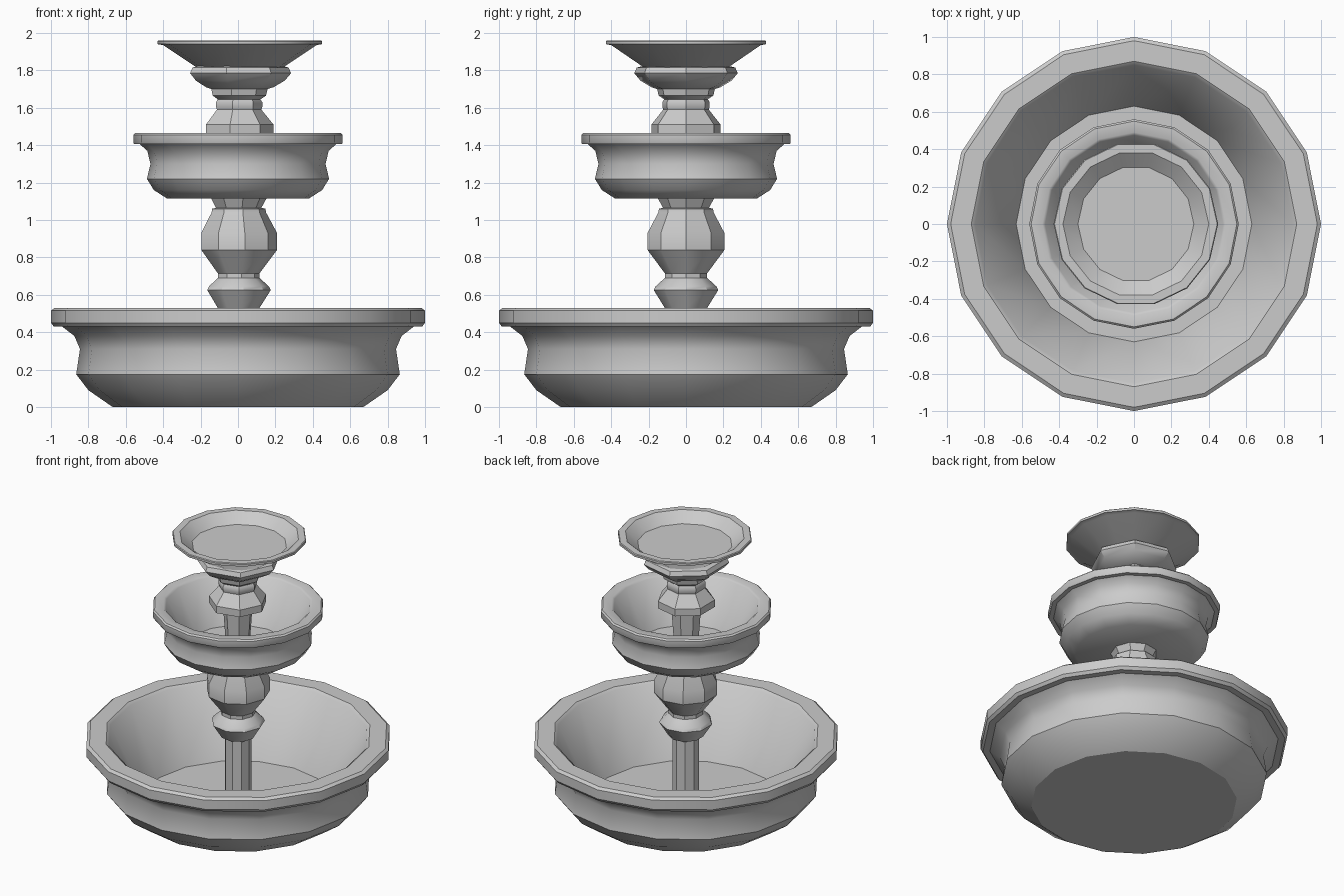
import bpy, math


def lathe(name, profile, sides, cx=0.0, angle=35):
    """Revolve (radius, z) points around a vertical axis and cap both ends."""
    verts, faces = [], []
    for r, z in profile:
        for i in range(sides):
            a = 2 * math.pi * i / sides
            verts.append((cx + r * math.cos(a), r * math.sin(a), z))
    for k in range(len(profile) - 1):
        for i in range(sides):
            j = (i + 1) % sides
            faces.append((k * sides + i, k * sides + j,
                          (k + 1) * sides + j, (k + 1) * sides + i))
    faces.append(tuple(reversed(range(sides))))
    last = (len(profile) - 1) * sides
    faces.append(tuple(last + i for i in range(sides)))
    mesh = bpy.data.meshes.new(name)
    mesh.from_pydata(verts, [], faces)
    mesh.update()
    ob = bpy.data.objects.new(name, mesh)
    bpy.context.collection.objects.link(ob)
    bpy.ops.object.select_all(action='DESELECT')
    ob.select_set(True)
    bpy.context.view_layer.objects.active = ob
    bpy.ops.object.shade_smooth_by_angle(angle=math.radians(angle))
    return ob


# Large ground basin: outside wall, rolled rim, sloping inside, flat floor
lathe("lower_basin", [
    (0.67, 0.0), (0.80, 0.09), (0.865, 0.175), (0.845, 0.31), (0.875, 0.38),
    (0.94, 0.43), (0.985, 0.43), (1.0, 0.45), (1.0, 0.515), (0.98, 0.53),
    (0.87, 0.53), (0.85, 0.515), (0.63, 0.05)], 16)

# Lower baluster rising from the basin floor
lathe("lower_column", [
    (0.088, 0.04), (0.088, 0.53), (0.115, 0.53), (0.175, 0.625), (0.165, 0.645),
    (0.115, 0.69), (0.115, 0.715), (0.209, 0.84), (0.209, 0.93), (0.15, 1.04),
    (0.147, 1.06), (0.125, 1.065), (0.155, 1.12)], 9)

# Middle bowl
lathe("middle_bowl", [
    (0.38, 1.115), (0.45, 1.16), (0.487, 1.22), (0.468, 1.30), (0.485, 1.37),
    (0.525, 1.405), (0.555, 1.405), (0.56, 1.415), (0.56, 1.455), (0.55, 1.465),
    (0.49, 1.465), (0.475, 1.455), (0.33, 1.16)], 16)

# Upper baluster with ring and round collar under the top dish
lathe("upper_column", [
    (0.078, 1.15), (0.10, 1.46), (0.19, 1.46), (0.19, 1.51), (0.125, 1.59),
    (0.13, 1.605), (0.13, 1.63), (0.12, 1.645), (0.15, 1.665), (0.158, 1.70),
    (0.19, 1.71), (0.25, 1.745), (0.284, 1.785), (0.27, 1.815), (0.23, 1.825)], 7, 0.0)

# Shallow top dish
lathe("top_dish", [
    (0.23, 1.815), (0.41, 1.935), (0.44, 1.94), (0.44, 1.955), (0.435, 1.96),
    (0.39, 1.96), (0.31, 1.895)], 14, 0.01)
